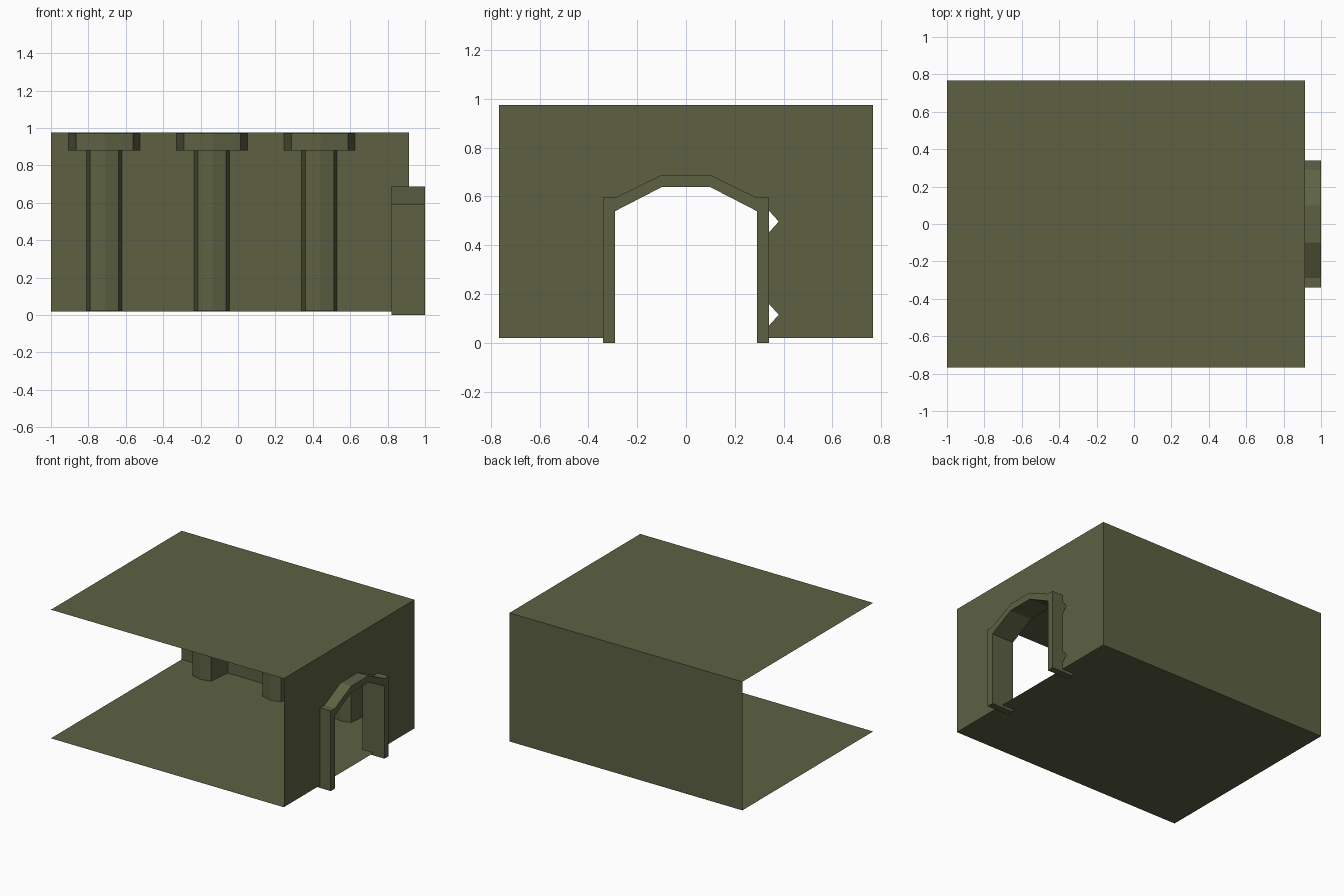
import bpy, bmesh
from mathutils import Vector

if "Cube" in bpy.data.objects:
    bpy.data.objects.remove(bpy.data.objects["Cube"])

olive = bpy.data.materials.new("olive")
olive.diffuse_color = (0.11, 0.12, 0.055, 1)
olive.use_nodes = True
olive.node_tree.nodes["Principled BSDF"].inputs["Base Color"].default_value = olive.diffuse_color

X0, X1, Y, Z0, Z1 = -1.0, 0.913, 0.767, 0.02, 0.975


def build(name, points, extrude=None):
    """One flat outline, optionally extruded into a closed solid."""
    bm = bmesh.new()
    face = bm.faces.new([bm.verts.new(p) for p in points])
    if extrude:
        res = bmesh.ops.extrude_face_region(bm, geom=[face], use_keep_orig=True)
        verts = [v for v in res["geom"] if isinstance(v, bmesh.types.BMVert)]
        bmesh.ops.translate(bm, verts=verts, vec=Vector(extrude))
        bmesh.ops.recalc_face_normals(bm, faces=bm.faces)
    me = bpy.data.meshes.new(name)
    bm.to_mesh(me)
    bm.free()
    me.materials.append(olive)
    ob = bpy.data.objects.new(name, me)
    bpy.context.collection.objects.link(ob)
    return ob


# Floor, ceiling and back wall (thin sheets; front and left side are open)
build("floor", [(X0, -Y, Z0), (X0, Y, Z0), (X1, Y, Z0), (X1, -Y, Z0)])
build("ceiling", [(X0, -Y, Z1), (X1, -Y, Z1), (X1, Y, Z1), (X0, Y, Z1)])
build("back_wall", [(X1, Y, Z0), (X0, Y, Z0), (X0, Y, Z1), (X1, Y, Z1)])

# Right wall with the doorway, notched on one side for the hinges
doorway = [(-0.292, Z0), (-0.292, 0.565), (-0.1, 0.665), (0.1, 0.665), (0.29, 0.57), (0.32, 0.57)]
for z in (0.497, 0.115):
    doorway += [(0.32, z + 0.067), (0.38, z), (0.32, z - 0.067)]
doorway += [(0.32, Z0)]
outline = [(-Y, Z1), (-Y, Z0)] + doorway + [(Y, Z0), (Y, Z1)]
build("right_wall", [(X1, y, z) for y, z in outline])

# Door frame: mirrored half profile, outer edge then inner edge
outer = [(0.34, 0), (0.34, 0.595), (0.29, 0.595), (0.1, 0.688)]
inner = [(0.1, 0.638), (0.29, 0.54), (0.29, 0)]
half = outer + inner
profile = outer + [(-y, z) for y, z in reversed(outer)]
profile += [(-y, z) for y, z in reversed(inner)] + inner
build("door_frame", [(0.82, y, z) for y, z in profile], (0.18, 0, 0))

# Half columns on the back wall, each with a wider capital
section = [(-0.095, 0), (-0.075, -0.17), (0.003, -0.19), (0.077, -0.17), (0.095, 0)]
for i, cx in enumerate((-0.715, -0.14, 0.435)):
    for name, sx, sy, low, high in (("column", 1, 1, Z0, 0.88),
                                    ("capital", 2, 1.75, 0.88, Z1)):
        build(f"{name}_{i + 1}",
              [(cx + x * sx, Y - 0.001 + y * sy, low + 0.001) for x, y in section],
              (0, 0, high - low - 0.002))
